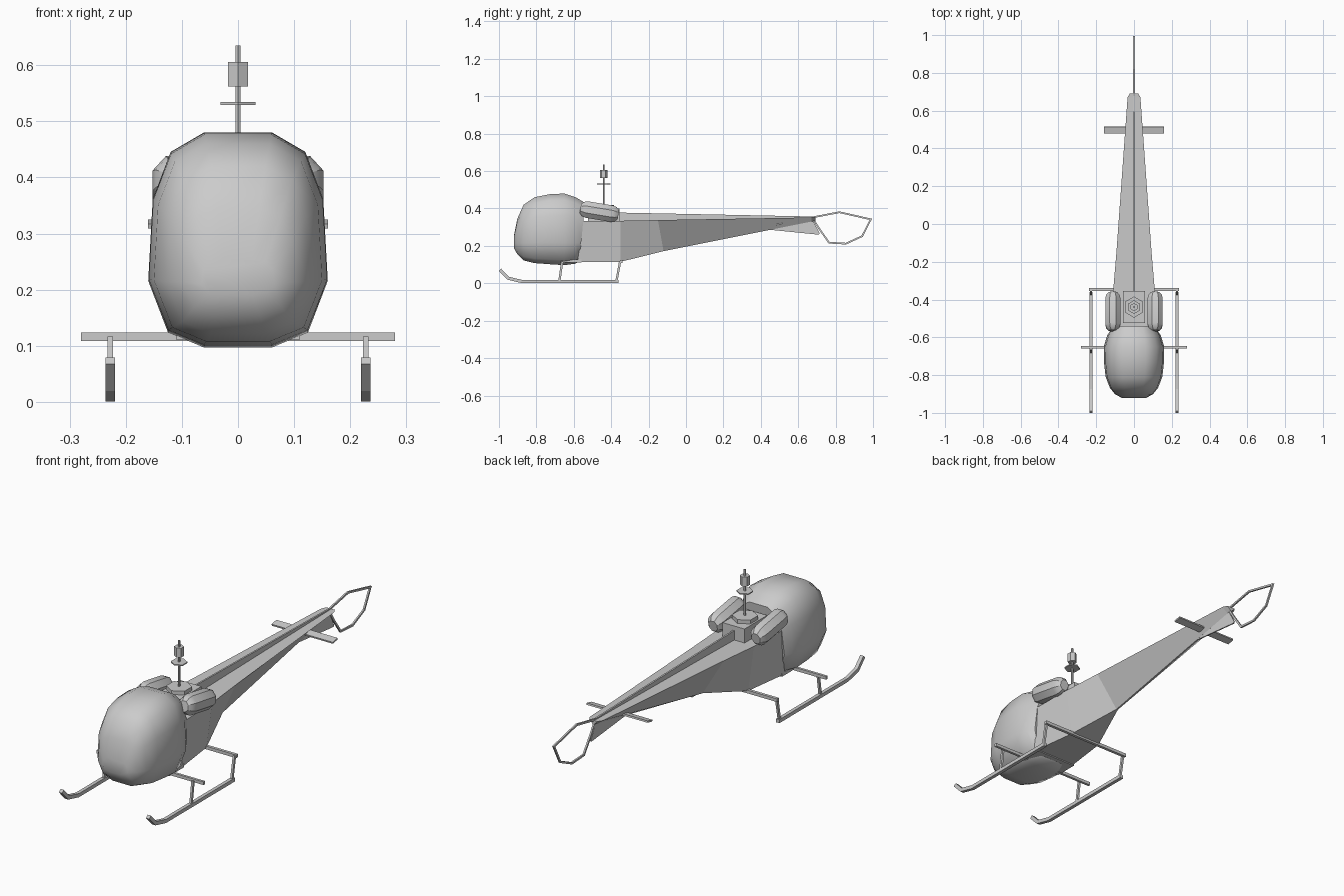
import bpy, bmesh, math
from mathutils import Vector, Matrix

if "Cube" in bpy.data.objects:
    bpy.data.objects.remove(bpy.data.objects["Cube"])


def finish(name, bm, smooth=None):
    bmesh.ops.recalc_face_normals(bm, faces=bm.faces)
    me = bpy.data.meshes.new(name)
    bm.to_mesh(me)
    bm.free()
    ob = bpy.data.objects.new(name, me)
    bpy.context.collection.objects.link(ob)
    if smooth:
        bpy.ops.object.select_all(action='DESELECT')
        ob.select_set(True)
        bpy.context.view_layer.objects.active = ob
        bpy.ops.object.shade_smooth_by_angle(angle=math.radians(smooth))
    return ob


def loft(name, rings, closed=False, smooth=None):
    bm = bmesh.new()
    vs = [[bm.verts.new(p) for p in r] for r in rings]
    n, k = len(rings), len(rings[0])
    for i in range(n if closed else n - 1):
        a, b = vs[i], vs[(i + 1) % n]
        for j in range(k):
            bm.faces.new((a[j], a[(j + 1) % k], b[(j + 1) % k], b[j]))
    if not closed:
        bm.faces.new(vs[0])
        bm.faces.new(vs[-1])
    return finish(name, bm, smooth)


def bar(name, path, x, width, thick, closed=False):
    """Rectangular bar swept along a (y, z) path at a given x, with mitred corners."""
    pts = [Vector(p) for p in path]
    n, rings = len(pts), []
    for i, p in enumerate(pts):
        prev = pts[i - 1] if closed or i else None
        nxt = pts[(i + 1) % n] if closed or i < n - 1 else None
        d0 = (p - prev).normalized() if prev else (nxt - p).normalized()
        d1 = (nxt - p).normalized() if nxt else d0
        t = (d0 + d1).normalized()
        o = Vector((-t.y, t.x)) * (thick / 2 / max(t.dot(d0), 0.5))
        rings.append([(x + sx * width / 2, p.x + s * o.x, p.y + s * o.y)
                      for sx, s in ((-1, -1), (1, -1), (1, 1), (-1, 1))])
    return loft(name, rings, closed)


def box(name, c, s, tilt=0):
    bm = bmesh.new()
    bmesh.ops.create_cube(bm, size=1, matrix=Matrix.Translation(c)
                          @ Matrix.Rotation(tilt, 4, 'X') @ Matrix.Diagonal((*s, 1)))
    return finish(name, bm)


def prism(name, y, z0, z1, r0, r1=None, n=6):
    """Upright n-sided prism on the centre line."""
    bm = bmesh.new()
    bmesh.ops.create_cone(bm, cap_ends=True, segments=n, radius1=r0,
                          radius2=r0 if r1 is None else r1, depth=z1 - z0,
                          matrix=Matrix.Translation((0, y, (z0 + z1) / 2)))
    return finish(name, bm)


def plate(name, outline, t):
    return loft(name, [[(x, y, z) for y, z in outline] for x in (-t / 2, t / 2)])


# Bubble cabin: one faceted section scaled along y
half = [(.38, 1), (.75, .91), (.95, .69), (1, .31), (.78, .07), (.38, 0)]
section = half + [(-a, b) for a, b in reversed(half)]
stations = [(-.92, .065, .19, .255), (-.902, .1, .155, .345), (-.868, .127, .122, .42),
            (-.81, .15, .108, .46), (-.73, .159, .102, .476), (-.65, .16, .097, .48),
            (-.59, .142, .105, .46), (-.555, .122, .12, .43)]
rings = []
for i, (y, w, lo, hi) in enumerate(stations):
    lean = .03 if i == len(stations) - 1 else 0
    rings.append([(a * w, y + lean * (b - .5), lo + b * (hi - lo)) for a, b in section])
loft("cabin_bubble", rings, smooth=50)

# Body tapering from a box into a wedge-shaped tail boom with a keel
body = []
for yt, wt, zt, yb, wb, zb in [(-.55, .115, .332, -.58, .11, .115),
                               (-.35, .11, .334, -.35, .08, .115),
                               (-.15, .093, .338, -.12, .004, .172),
                               (.67, .034, .352, .67, .003, .33),
                               (.692, .022, .353, .692, .003, .334)]:
    body.append([(-wt, yt, zt), (wt, yt, zt), (wb, yb, zb), (-wb, yb, zb)])
loft("body_and_tail_boom", body)
box("cabin_floor", (0, -.615, .118), (.22, .11, .016))

# Fins on the boom and the tail guard loop
plate("boom_spine", [(-.36, .33), (-.36, .378), (.68, .357), (.68, .345)], .008)
plate("lower_tail_fin", [(.44, .287), (.71, .26), (.715, .267), (.67, .352), (.6, .34)], .006)
bar("tail_guard", [(.675, .352), (.82, .38), (.988, .342), (.942, .252), (.855, .212),
                   (.765, .217), (.71, .295)], 0, .008, .009, closed=True)
box("tail_stabiliser", (0, .498, .317), (.32, .036, .008), math.radians(12))

# Engine block and rotor mast
box("engine_block", (0, -.44, .36), (.115, .17, .08))
prism("engine_cap", -.44, .395, .418, .056)
prism("rotor_mast", -.44, .41, .635, .005)
prism("swash_plate", -.44, .529, .534, .036)
prism("rotor_hub", -.44, .562, .606, .021)

# Fuel tanks: tilted eight-sided drums with tapered ends
for side, s in (("left", -1), ("right", 1)):
    rot = Matrix.Rotation(math.radians(-9.5), 3, 'X')
    rings = []
    for y, f in ((-.103, .55), (-.088, .87), (-.068, 1), (.068, 1), (.088, .87), (.103, .55)):
        ring = []
        for k in range(8):
            a = math.radians(22.5 + 45 * k)
            p = rot @ Vector((.0435 * f * math.cos(a), y, .048 * f * math.sin(a)))
            ring.append(p + Vector((s * .112, -.463, .383)))
        rings.append(ring)
    loft(side + "_fuel_tank", rings, smooth=30)

    # Skids with upturned noses, and their struts
    x = s * .228
    bar(side + "_skid", [(-.995, .073), (-.95, .027), (-.875, .009), (-.36, .009)], x, .017, .017)
    bar(side + "_front_strut", [(-.677, .012), (-.662, .116)], x, .01, .012)
    bar(side + "_rear_strut", [(-.372, .012), (-.352, .118)], x, .01, .012)

# Cross tubes
box("front_cross_tube", (0, -.652, .116), (.56, .012, .015))
box("rear_cross_tube", (0, -.347, .116), (.476, .014, .015))
